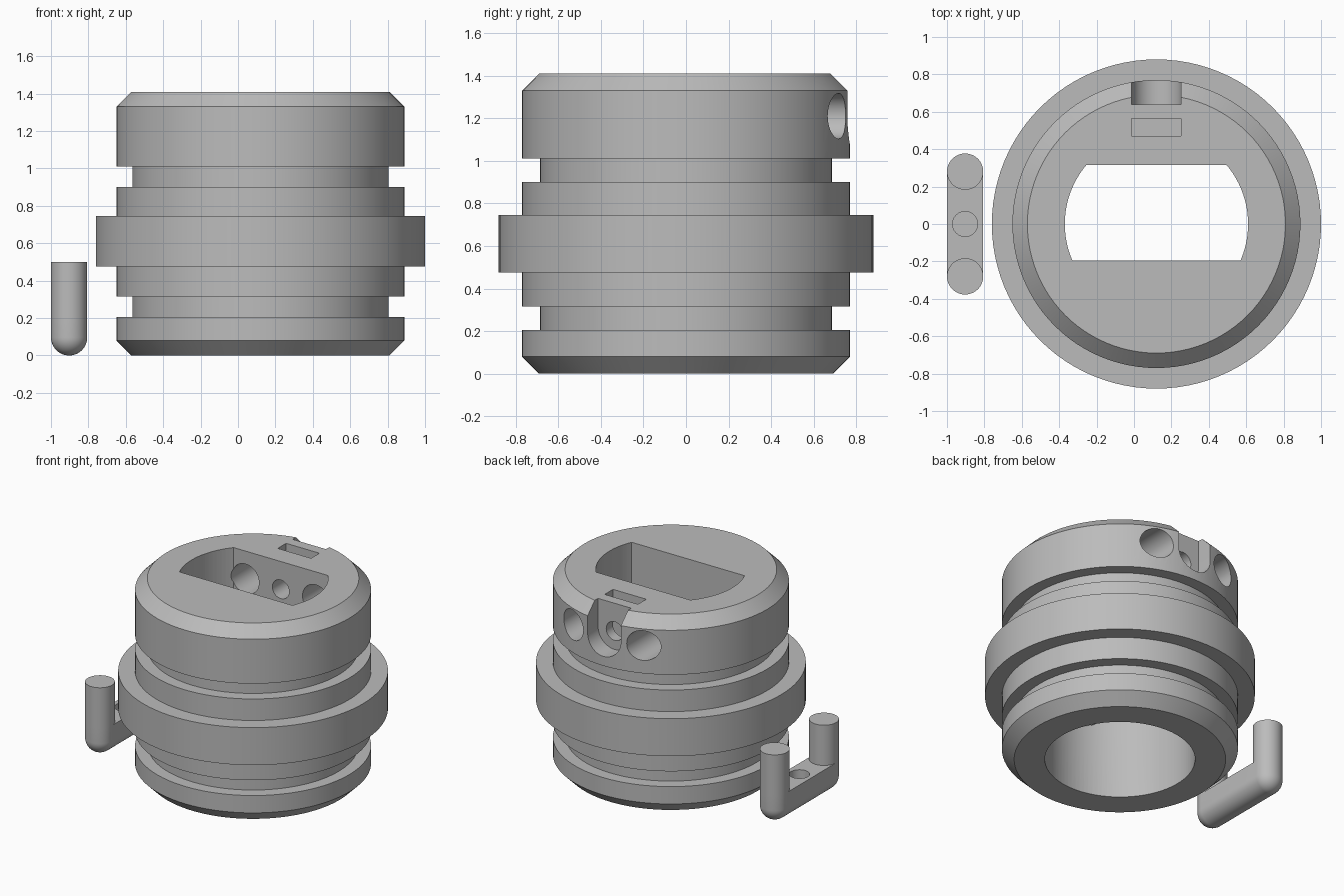
import bpy, bmesh, math

if "Cube" in bpy.data.objects:
    bpy.data.objects.remove(bpy.data.objects["Cube"])

CX = 0.12            # collar axis
R = 0.097            # pin radius
HOLE_Z = 1.21        # height of the cross holes

grey = bpy.data.materials.new("plain grey")
grey.diffuse_color = (0.5, 0.5, 0.5, 1)
grey.use_nodes = True
grey.node_tree.nodes["Principled BSDF"].inputs["Base Color"].default_value = grey.diffuse_color


def make(name, bm):
    bmesh.ops.remove_doubles(bm, verts=bm.verts, dist=1e-5)
    bmesh.ops.recalc_face_normals(bm, faces=bm.faces)
    me = bpy.data.meshes.new(name)
    bm.to_mesh(me)
    bm.free()
    me.materials.append(grey)
    ob = bpy.data.objects.new(name, me)
    bpy.context.collection.objects.link(ob)
    return ob


def lathe(bm, profile, x=0, y=0, n=96):
    """Revolve (radius, z) points around a vertical axis."""
    vs = [bm.verts.new((x + r, y, z)) for r, z in profile]
    es = [bm.edges.new(p) for p in zip(vs, vs[1:])]
    bmesh.ops.spin(bm, geom=vs + es, cent=(x, y, 0), axis=(0, 0, 1),
                   angle=2 * math.pi, steps=n, use_merge=True)
    bmesh.ops.remove_doubles(bm, verts=bm.verts, dist=1e-5)


def prism(name, pts, direction):
    """Extrude a closed 3D outline."""
    bm = bmesh.new()
    f = bm.faces.new([bm.verts.new(p) for p in pts])
    ext = bmesh.ops.extrude_face_region(bm, geom=[f])["geom"]
    bmesh.ops.translate(bm, vec=direction,
                        verts=[v for v in ext if isinstance(v, bmesh.types.BMVert)])
    return make(name, bm)


def circle(r, n=48):
    return [(r * math.cos(2 * math.pi * i / n), r * math.sin(2 * math.pi * i / n))
            for i in range(n)]


def boolean(ob, cutter, op="DIFFERENCE"):
    m = ob.modifiers.new("cut", "BOOLEAN")
    m.operation, m.object, m.solver = op, cutter, "EXACT"
    bpy.context.view_layer.objects.active = ob
    bpy.ops.object.modifier_apply(modifier=m.name)
    bpy.data.objects.remove(cutter)


def smooth(ob):
    bpy.ops.object.select_all(action="DESELECT")
    ob.select_set(True)
    bpy.context.view_layer.objects.active = ob
    bpy.ops.object.shade_smooth_by_angle(angle=math.radians(30))


# Grooved collar body
bm = bmesh.new()
lathe(bm, [(0, 0), (.69, 0), (.77, .08), (.77, .205), (.685, .205), (.685, .315),
           (.77, .315), (.77, .475), (.88, .475), (.88, .745), (.77, .745),
           (.77, .90), (.685, .90), (.685, 1.01), (.77, 1.01), (.77, 1.33),
           (.69, 1.41), (0, 1.41)], x=CX)
collar = make("collar", bm)

# Round bore narrowing through sloped shoulders to a flat-sided slot
bore = prism("bore_cutter", [(CX + x, y, -.1) for x, y in circle(.49, 96)], (0, 0, 1.7))
k = 1.7
shoulders = prism("shoulder_cutter",
                  [(CX - .6, y, z) for y, z in [
                      (-.6, -.2), (.6, -.2), (.6, .98 - k * .285), (.315, .98), (.315, 1.7),
                      (-.195, 1.7), (-.195, .98), (-.6, .98 - k * .405)]], (1.2, 0, 0))
boolean(bore, shoulders, "INTERSECT")
boolean(collar, bore)

# Two pin holes and the smaller screw hole through the back wall
for dx, r in ((-.28, .107), (0, .067), (.28, .107)):
    boolean(collar, prism("hole_cutter", [(CX + dx + a, .2, HOLE_Z + b) for a, b in circle(r)],
                          (0, .8, 0)))

# Round-bottomed channel in the back
w = .1325
arc = [(CX + w * math.cos(t), .64, HOLE_Z + w * math.sin(t))
       for t in (-math.pi * i / 24 for i in range(25))]
boolean(collar, prism("channel_cutter", arc + [(CX - w, .64, 1.6), (CX + w, .64, 1.6)], (0, .4, 0)))

# Nut pocket in the top
boolean(collar, prism("pocket_cutter",
                      [(CX - w, .47, 1.08), (CX + w, .47, 1.08),
                       (CX + w, .565, 1.08), (CX - w, .565, 1.08)], (0, 0, .5)))
smooth(collar)

# Locking clip: two round-ended pins joined by a round-bottomed bar
PX, PY, TOP, N = -.903, .28, .21, 48
bm = bmesh.new()
dome = [(R * math.sin(a), R - R * math.cos(a)) for a in (math.pi / 2 * i / 12 for i in range(13))]
for s in (-1, 1):
    lathe(bm, dome + [(R, TOP), (R, .5), (0, .5)], x=PX, y=s * PY, n=N)
# remove the pin surface buried in the bar
buried = [f for f in bm.faces if f.calc_center_median().z < TOP
          and abs(f.calc_center_median().y) < PY - 1e-5]
bmesh.ops.delete(bm, geom=buried, context="FACES")
# bar underside and sides
u = [(-R, TOP)] + [(-r, z) for r, z in dome[::-1]] + dome[1:] + [(R, TOP)]
for (a, za), (b, zb) in zip(u, u[1:]):
    bm.faces.new([bm.verts.new(p) for p in ((PX + a, -PY, za), (PX + b, -PY, zb),
                                            (PX + b, PY, zb), (PX + a, PY, za))])
# bar top between the pins
half = [(R * math.cos(2 * math.pi * i / N), R * math.sin(2 * math.pi * i / N))
        for i in range(N // 2 + 1)]
outline = [(PX + a, -PY + b, TOP) for a, b in half] + [(PX - a, PY - b, TOP) for a, b in half]
bm.faces.new([bm.verts.new(p) for p in outline])
clip = make("locking_clip", bm)
boolean(clip, prism("clip_hole_cutter", [(PX + a, b, .06) for a, b in circle(.067)], (0, 0, .4)))
smooth(clip)
